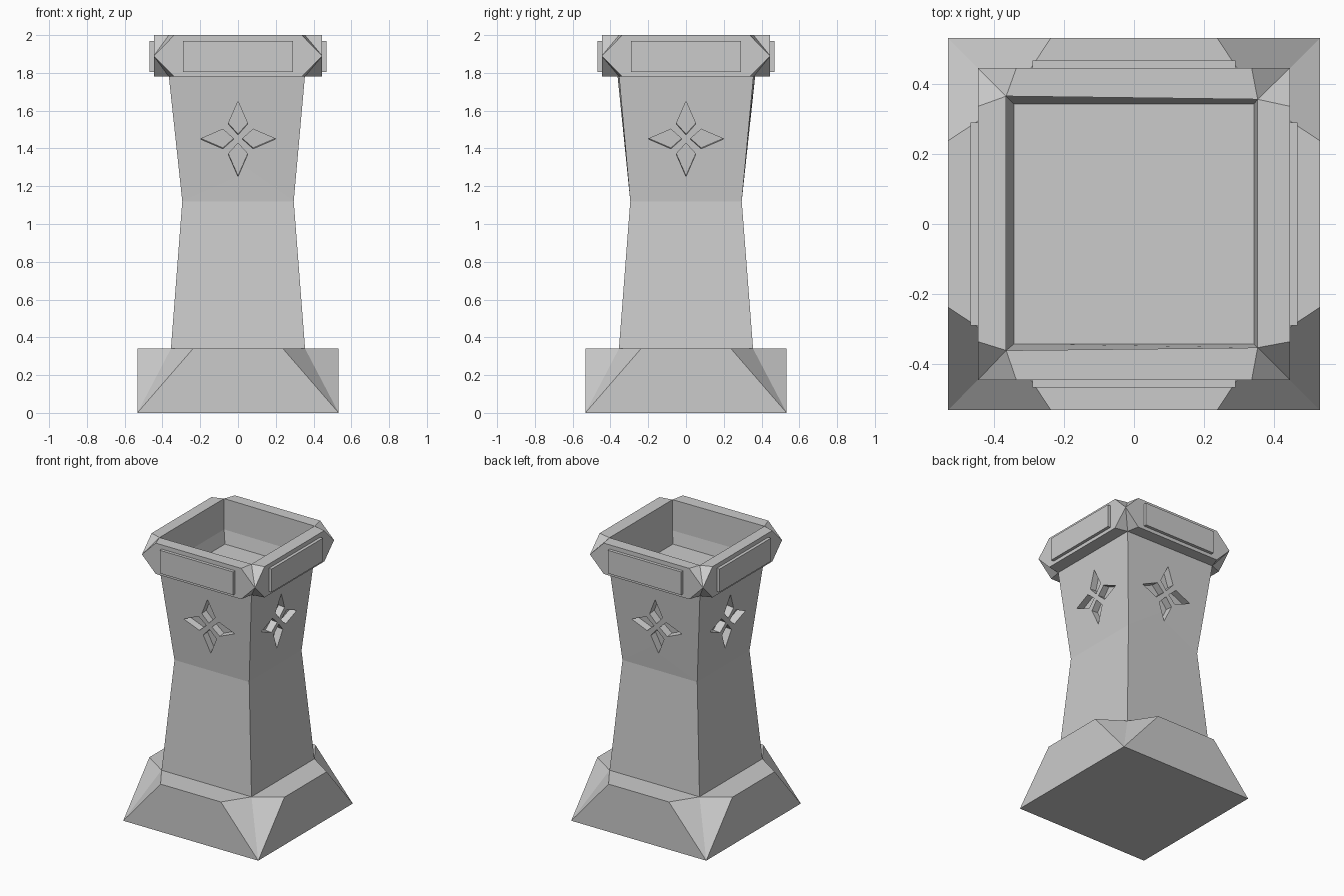
import bpy, bmesh, math
from mathutils import Matrix, Vector

cube = bpy.data.objects.get("Cube")
if cube:
    bpy.data.objects.remove(cube, do_unlink=True)

stone = bpy.data.materials.new("grey stone")
stone.use_nodes = True
colour = (0.6, 0.6, 0.6, 1)
stone.diffuse_color = colour
stone.node_tree.nodes["Principled BSDF"].inputs["Base Color"].default_value = colour


def make_object(name, faces):
    """Object from a list of faces, each a list of points."""
    bm = bmesh.new()
    for points in faces:
        bm.faces.new([bm.verts.new(p) for p in points])
    bmesh.ops.remove_doubles(bm, verts=bm.verts, dist=0.0005)
    bmesh.ops.recalc_face_normals(bm, faces=bm.faces)
    mesh = bpy.data.meshes.new(name)
    bm.to_mesh(mesh)
    bm.free()
    mesh.materials.append(stone)
    obj = bpy.data.objects.new(name, mesh)
    bpy.context.collection.objects.link(obj)
    return obj


def turn(k):
    return Matrix.Rotation(k * math.pi / 2, 4, "Z")


def square(half, z):
    return [turn(k) @ Vector((-half, -half, z)) for k in range(4)]


def cut_corners(half, cut, tip_z, level, inner):
    """Flat ledge at one level, with a folded notch down to each corner tip."""
    tips = square(half, tip_z)
    faces, edges = [], []
    for k in range(4):
        n = (k + 1) % 4
        a = turn(k) @ Vector((-cut, -half, level))
        b = turn(k) @ Vector((cut, -half, level))
        faces += [[a, b, inner[n], inner[k]],
                  [tips[k], a, inner[k]],
                  [tips[n], inner[n], b]]
        edges.append((a, b))
    return tips, edges, faces


def walls(low, high):
    return [[low[k], low[(k + 1) % 4], high[(k + 1) % 4], high[k]]
            for k in range(4)]


# Plinth: upright sides with folded corners
BASE_Z, WAIST_Z, NECK_Z, TOP_Z = 0.34, 1.12, 1.78, 2.0
foot = square(0.355, BASE_Z)
tips, edges, faces = cut_corners(0.533, 0.238, 0, BASE_Z, foot)
faces += [[tips[k], tips[(k + 1) % 4], b, a] for k, (a, b) in enumerate(edges)]
make_object("plinth", faces + [tips, foot])

# Shaft: waisted, with a sunken floor in its top; the corners are a little uneven
corners = [(-0.366, -0.362), (0.354, -0.354), (0.354, 0.357), (-0.366, 0.366)]
neck = [Vector((x, y, NECK_Z)) for x, y in corners]
brim = [Vector((x, y, TOP_Z)) for x, y in corners]
waist = square(0.295, WAIST_Z)
floor = square(0.343, 1.69)
shaft = make_object("shaft", walls(foot, waist) + walls(waist, neck)
                    + walls(floor, neck) + [foot, floor])

# Collar: ring with corners folded above and below
tips, low, faces = cut_corners(0.446, 0.337, 1.89, NECK_Z, neck)
_, high, more = cut_corners(0.446, 0.337, 1.89, TOP_Z, brim)
faces += more + walls(neck, brim)
for k in range(4):
    (a, b), (c, d) = low[k], high[k]
    faces.append([tips[k], a, b, tips[(k + 1) % 4], d, c])
make_object("collar", faces)


def prism(outline, y_front, y_back, matrix):
    """Faces of an xz outline extruded along y."""
    front = [matrix @ Vector((x, y_front, z)) for x, z in outline]
    back = [matrix @ Vector((x, y_back, z)) for x, z in outline]
    n = len(outline)
    sides = [[front[i], front[(i + 1) % n], back[(i + 1) % n], back[i]]
             for i in range(n)]
    return [front, back] + sides


# Collar panels, one per side
panel = [(-0.29, 1.805), (0.29, 1.805), (0.29, 1.97), (-0.29, 1.97)]
for k, side in enumerate(("front", "left", "back", "right")):
    make_object(side + "_panel", prism(panel, -0.468, -0.43, turn(k)))

# Four-petal recesses cut into each side of the shaft
petal = [(0, 0.2), (0.052, 0.08), (0, 0.022), (-0.052, 0.08)]
tilt = Matrix.Rotation(math.atan(0.095), 4, "X")
faces = []
for k in range(4):
    place = turn(k) @ Matrix.Translation((0, -0.326, 1.45)) @ tilt
    for q in range(4):
        spin = Matrix.Rotation(q * math.pi / 2, 4, "Y")
        faces += prism(petal, -0.05, 0.05, place @ spin)
cutter = make_object("petal_cutter", faces)
cutter.hide_render = True

cut = shaft.modifiers.new("petals", "BOOLEAN")
cut.operation = "DIFFERENCE"
cut.solver = "EXACT"
cut.object = cutter
bpy.context.view_layer.objects.active = shaft
bpy.ops.object.modifier_apply(modifier=cut.name)
bpy.data.objects.remove(cutter, do_unlink=True)
